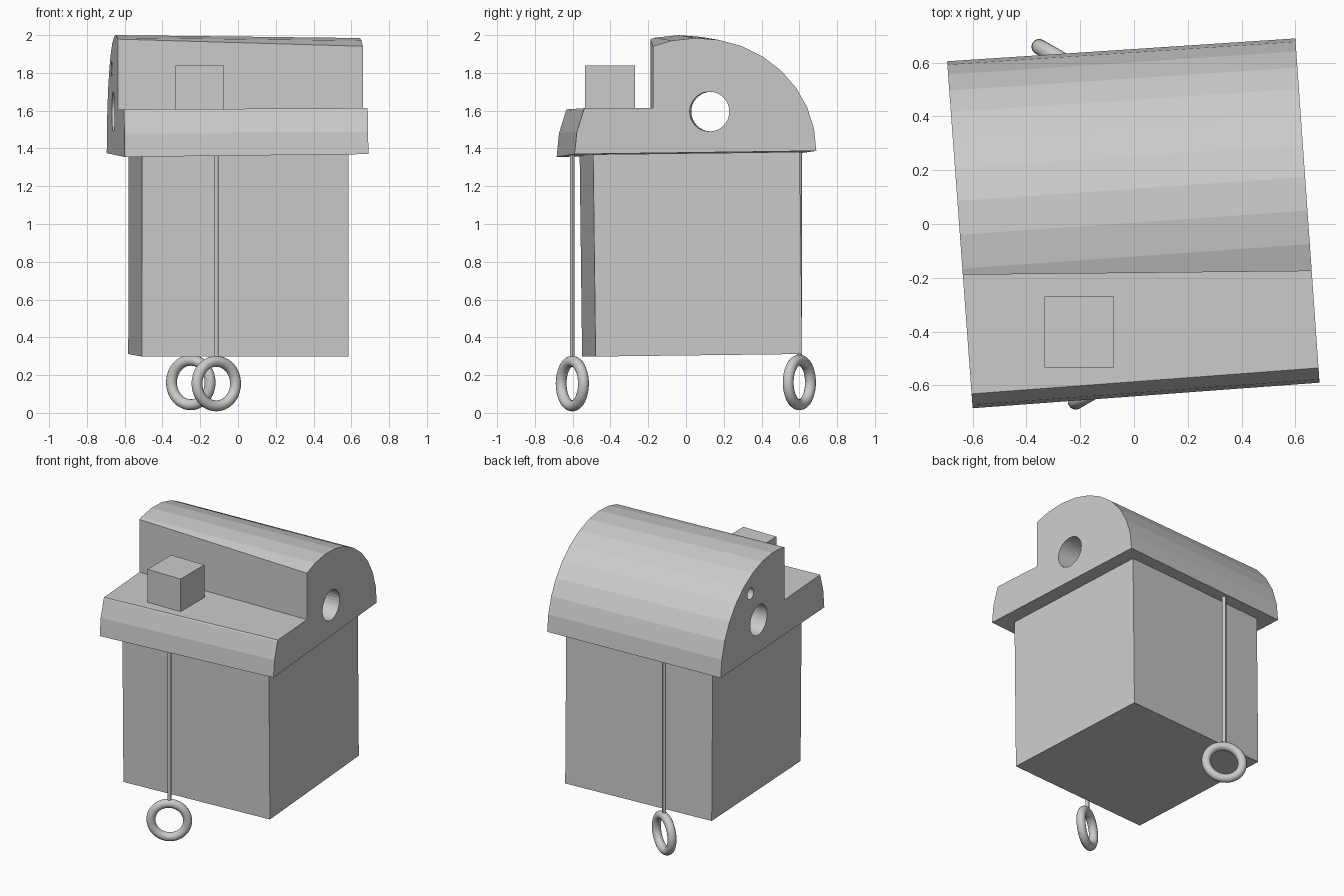
import bpy, bmesh, math
from math import radians
from mathutils import Vector

if "Cube" in bpy.data.objects:
    bpy.data.objects.remove(bpy.data.objects["Cube"])


def finish(name, rot=None):
    o = bpy.context.object
    o.name = name
    return o


def box(name, centre, size, rot=(0, 0, 0)):
    bpy.ops.mesh.primitive_cube_add(size=1, location=centre, rotation=[radians(a) for a in rot])
    o = finish(name)
    o.scale = size
    return o


def rod(name, a, b, r, sides=12):
    a, b = Vector(a), Vector(b)
    d = b - a
    bpy.ops.mesh.primitive_cylinder_add(vertices=sides, radius=r, depth=d.length, location=(a + b) / 2,
                                        rotation=d.to_track_quat('Z', 'Y').to_euler())
    return finish(name)


def cut(target, cutter):
    m = target.modifiers.new("cut", 'BOOLEAN')
    m.operation, m.solver, m.object = 'DIFFERENCE', 'EXACT', cutter
    cutter.hide_render = True
    bpy.context.view_layer.objects.active = target
    bpy.ops.object.modifier_apply(modifier=m.name)
    bpy.data.objects.remove(cutter, do_unlink=True)


# Main body: slightly turned and leaning
box("body", (0.002, 0.026, 0.84), (1.096, 1.096, 1.07), (0.7, 0, 3.75))

# Barrel roof: half-round end profiles joined by flat facets
SEG = 16
ends = [((-0.60, -0.685, 1.355), (-0.695, 0.605, 1.375), 0.635),
        ((0.69, -0.59, 1.370), (0.60, 0.69, 1.387), 0.606)]
bm = bmesh.new()
rings = []
for front, back, height in ends:
    f, b = Vector(front), Vector(back)
    ring = []
    for i in range(SEG + 1):
        a = math.pi * i / SEG
        p = f.lerp(b, 0.5 - 0.5 * math.cos(a))
        p.z += height * math.sin(a)
        ring.append(bm.verts.new(p))
    rings.append(ring)
left, right = rings
n = SEG + 1
for i in range(n):
    j = (i + 1) % n
    bm.faces.new((left[i], left[j], right[j], right[i]))
bm.faces.new(left)
bm.faces.new(right)
bmesh.ops.recalc_face_normals(bm, faces=bm.faces)
mesh = bpy.data.meshes.new("roof")
bm.to_mesh(mesh)
bm.free()
roof = bpy.data.objects.new("roof", mesh)
bpy.context.collection.objects.link(roof)

# Front step, through hole and small recess in the left end
cut(roof, box("step_cutter", (0.01, -0.682, 2.11), (2, 1, 1), (0, -0.3, 0.6)))
cut(roof, rod("hole_cutter", (-1, 0.135, 1.595), (1, 0.122, 1.595), 0.105, 32))
cut(roof, rod("recess_cutter", (-1, 0.235, 1.82), (-0.6, 0.235, 1.82), 0.04, 16))

# Chimney block on the step
box("chimney", (-0.203, -0.402, 1.71), (0.258, 0.264, 0.26))

# Hanging rods with pull rings, front and back
for side, x, y, z, turn in (("front", -0.115, -0.602, 0.155, 30), ("back", -0.25, 0.6, 0.161, -30)):
    r = rod(side + "_rod", (x, y, z + 0.12), (x, y, 1.45), 0.013)
    bpy.ops.object.shade_smooth_by_angle()
    bpy.ops.mesh.primitive_torus_add(major_radius=0.118, minor_radius=0.029, major_segments=40, minor_segments=16,
                                     location=(x, y, z), rotation=(math.pi / 2, 0, radians(turn)))
    finish(side + "_ring")
    bpy.ops.object.shade_smooth_by_angle()
